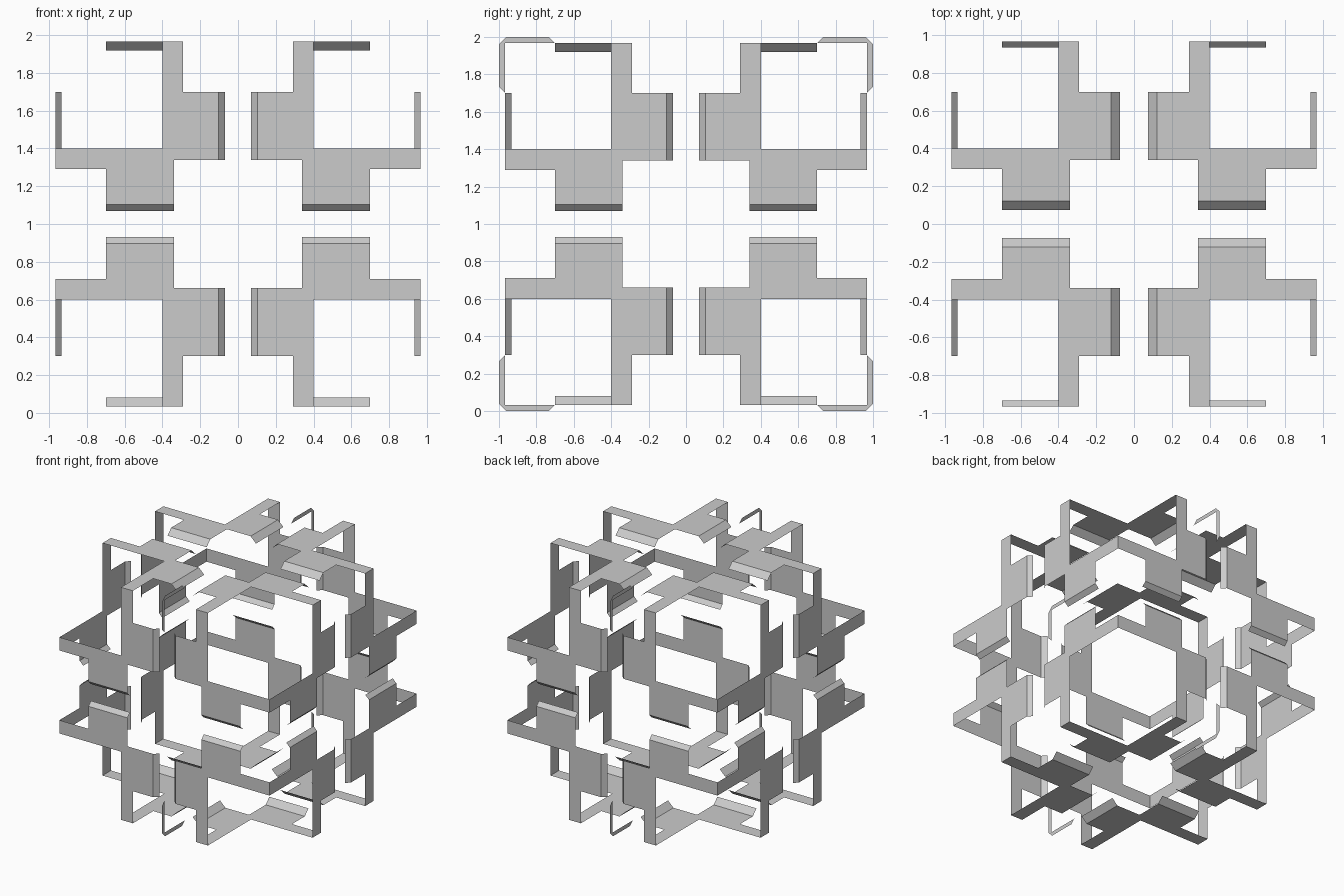
import bpy, bmesh
from mathutils import Vector

if "Cube" in bpy.data.objects:
    bpy.data.objects.remove(bpy.data.objects["Cube"])

R = 0.967            # distance of the cube faces from the centre
C = Vector((0, 0, 1))


def add_object(name, polys):
    """Each poly is (points, outward direction); makes one flat-shaded mesh."""
    bm = bmesh.new()
    for pts, out in polys:
        f = bm.faces.new([bm.verts.new(p + C) for p in pts])
        f.normal_update()
        if f.normal.dot(out) < 0:
            f.normal_flip()
    bmesh.ops.remove_doubles(bm, verts=bm.verts, dist=0.0005)
    me = bpy.data.meshes.new(name)
    bm.to_mesh(me)
    bm.free()
    ob = bpy.data.objects.new(name, me)
    bpy.context.collection.objects.link(ob)


def face_polys(axis, sign, edge, lip, drop):
    """Four L-shaped panels with inward-bent lips on one cube face."""
    def place(u, v, d):
        p = Vector((0, 0, 0))
        p[axis] = sign * d
        p[(axis + 1) % 3] = u
        p[(axis + 2) % 3] = v
        return p

    half = [(.40, .40), (R, .40), (R, .29), (.70, .29), (.70, edge), (.34, edge), (.34, .34)]
    outline = half + [(v, u) for u, v in reversed(half[1:-1])]
    flap = [(.34, edge, R), (.70, edge, R), (.70, lip, R - drop), (.34, lip, R - drop)]
    out = place(0, 0, 1)
    polys = []
    for a in (1, -1):
        for b in (1, -1):
            polys.append(([place(a * u, b * v, R) for u, v in outline], out))
            polys.append(([place(a * u, b * v, d) for u, v, d in flap], out))
            polys.append(([place(a * v, b * u, d) for u, v, d in flap], out))
    return polys


# Cube face panels: the top and bottom have wider lips
names = {(0, 1): "right_panels", (0, -1): "left_panels", (1, 1): "back_panels",
         (1, -1): "front_panels", (2, 1): "top_panels", (2, -1): "bottom_panels"}
for (axis, sign), name in names.items():
    dims = (.122, .073, .048) if axis == 2 else (.103, .07, .033)
    add_object(name, face_polys(axis, sign, *dims))

# Thin corner brackets standing in the middle plane
bracket = [(.70, R), (.735, 1), (.96, 1), (1, .96), (1, .735), (R, .70), (R, R)]
for b in (1, -1):
    for c in (1, -1):
        name = ("back" if b > 0 else "front") + ("_top" if c > 0 else "_bottom") + "_bracket"
        add_object(name, [([Vector((0, b * y, c * z)) for y, z in bracket], Vector((1, 0, 0)))])
